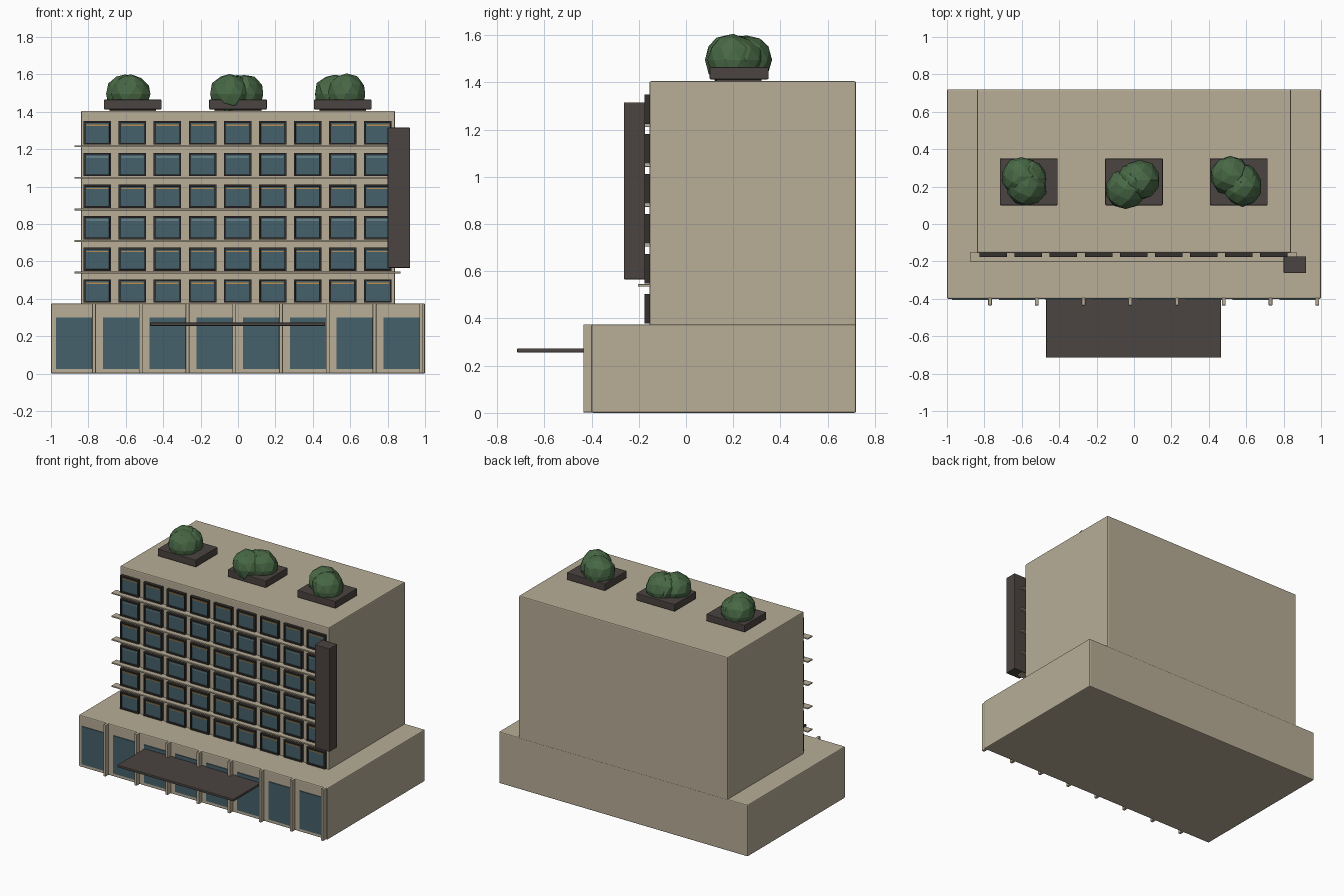
import bpy, bmesh, random
from mathutils import Vector

random.seed(4)
if "Cube" in bpy.data.objects:
    bpy.data.objects.remove(bpy.data.objects["Cube"])


def material(name, rgb):
    m = bpy.data.materials.new(name)
    m.use_nodes = True
    m.diffuse_color = (*rgb, 1)
    m.node_tree.nodes["Principled BSDF"].inputs["Base Color"].default_value = (*rgb, 1)
    return m


STONE = material("sandstone", (0.48, 0.42, 0.31))
DARK = material("dark_metal", (0.07, 0.058, 0.052))
FRAME = material("window_frame", (0.035, 0.03, 0.027))
GLASS = material("blue_glass", (0.06, 0.12, 0.145))
WARM = material("warm_blind", (0.5, 0.27, 0.08))
COOL = material("cool_blind", (0.25, 0.36, 0.38))
LEAF = material("leaf_green", (0.065, 0.14, 0.06))


def finish(bm, name, *mats):
    mesh = bpy.data.meshes.new(name)
    bm.to_mesh(mesh)
    bm.free()
    for m in mats:
        mesh.materials.append(m)
    ob = bpy.data.objects.new(name, mesh)
    bpy.context.collection.objects.link(ob)
    return ob


def add_box(bm, x, y, z):
    """Box from (min, max) ranges; returns its faces."""
    verts = bmesh.ops.create_cube(bm, size=1)["verts"]
    for v in verts:
        v.co = Vector([a + (b - a) * (c + 0.5) for (a, b), c in zip((x, y, z), v.co)])
    return list({f for v in verts for f in v.link_faces})


def box(name, mat, x, y, z, bevel=0.0):
    bm = bmesh.new()
    add_box(bm, x, y, z)
    ob = finish(bm, name, mat)
    if bevel:
        mod = ob.modifiers.new("soft_edges", "BEVEL")
        mod.width = bevel
        mod.segments = 2
    return ob


def around(centre, size):
    return centre - size / 2, centre + size / 2


# Main masses
box("podium", STONE, (-1, 1), (-0.4, 0.72), (0, 0.375), 0.007)
box("tower", STONE, (-0.84, 0.84), (-0.155, 0.72), (0.365, 1.405), 0.007)

# Shop glazing and pilasters along the podium
for i in range(8):
    x = -0.875 + 0.25 * i
    box(f"shop_window_{i + 1}", GLASS, around(x, 0.195), (-0.406, -0.398), (0.025, 0.3))
    box(f"pilaster_{i + 1}", STONE, around(x + 0.105, 0.02), (-0.435, -0.395), (0.002, 0.375), 0.003)

# Entrance canopy
box("entrance_canopy", DARK, (-0.47, 0.465), (-0.715, -0.395), (0.255, 0.273), 0.004)

# Tower windows: framed boxes with recessed panes and a blind rail
for row in range(6):
    z = 0.442 + 0.169 * row
    bm = bmesh.new()
    for col in range(9):
        x = -0.752 + 0.1875 * col
        faces = add_box(bm, around(x, 0.147), (-0.176, -0.15), around(z, 0.125))
        front = min(faces, key=lambda f: f.calc_center_median().y)
        bmesh.ops.inset_region(bm, faces=[front], thickness=0.013, depth=0)
        bmesh.ops.inset_region(bm, faces=[front], thickness=0.001, depth=-0.009)
        front.material_index = 1
        for f in add_box(bm, around(x, 0.118), (-0.172, -0.166), around(z + 0.041, 0.006)):
            f.material_index = 2
    finish(bm, f"window_row_{row + 1}", FRAME, GLASS, WARM if row in (0, 1, 3, 5) else COOL)

# Ledges between the floors
for i in range(5):
    box(f"ledge_{i + 1}", STONE, (-0.875, 0.87), (-0.203, -0.15),
        around(0.54 + 0.169 * i, 0.01), 0.002)

# Blank vertical sign at the corner
box("corner_sign", DARK, (0.8, 0.92), (-0.263, -0.173), (0.565, 1.315), 0.004)

# Roof planters with faceted shrubs
shrubs = {
    -0.563: [(-0.04, 0.03), (-0.01, -0.025), (0.0, 0.02)],
    0.0: [(-0.045, -0.04), (0.03, 0.01), (0.0, 0.0)],
    0.56: [(-0.045, 0.035), (0.02, -0.025), (0.01, 0.0)],
}
for i, (px, blobs) in enumerate(shrubs.items()):
    box(f"planter_foot_{i + 1}", DARK, around(px, 0.25), around(0.225, 0.19), (1.4, 1.42))
    box(f"planter_{i + 1}", DARK, around(px, 0.308), around(0.225, 0.25), (1.413, 1.465), 0.004)
    bm = bmesh.new()
    for k, (dx, dy) in enumerate(blobs):
        radius = 0.107 if k < 2 else 0.1
        verts = bmesh.ops.create_icosphere(bm, subdivisions=2, radius=radius)["verts"]
        for v in verts:
            v.co *= random.uniform(0.95, 1.04)
            v.co += Vector((px + dx, 0.225 + dy, 1.495))
    finish(bm, f"shrub_{i + 1}", LEAF)
